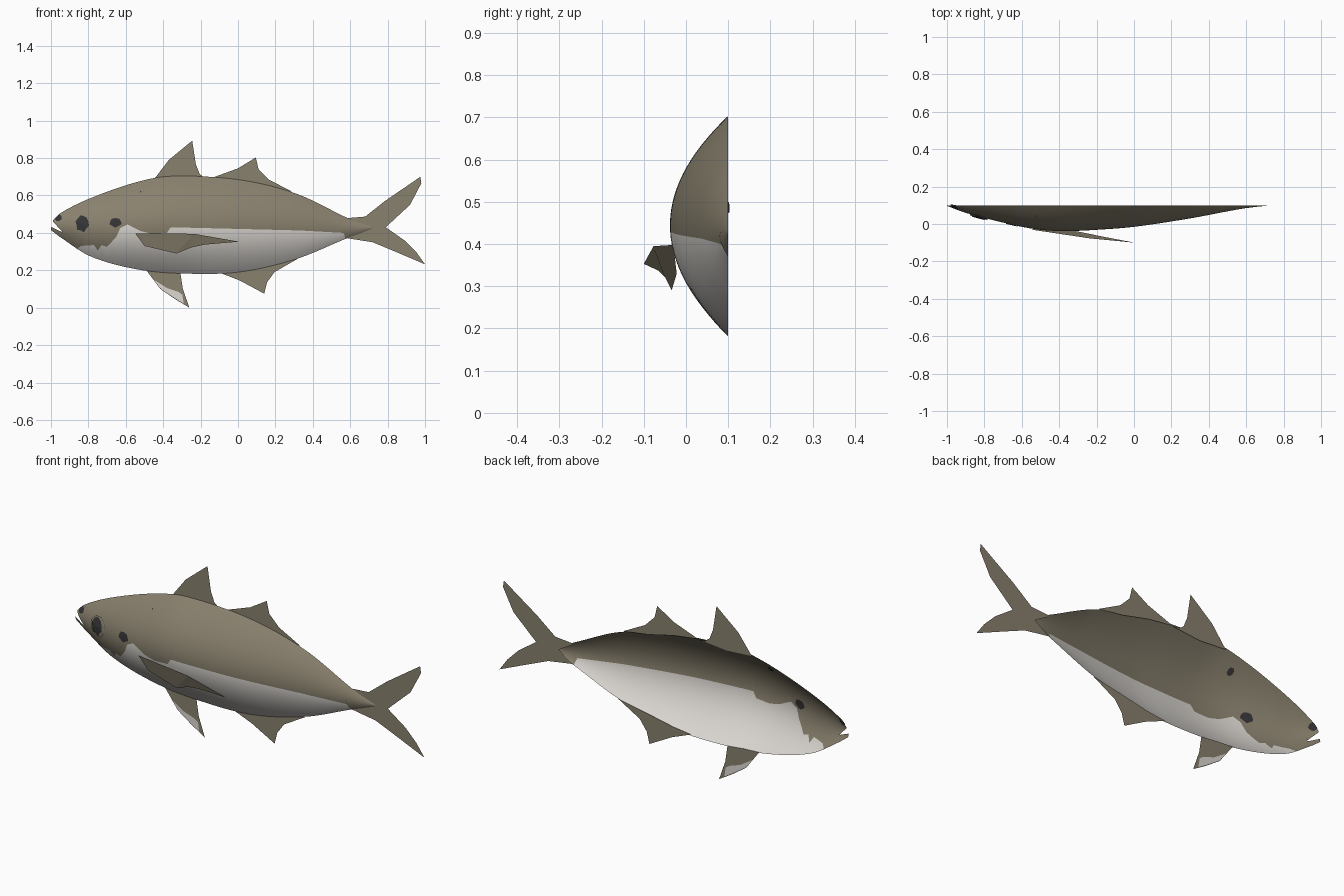
import bpy, bmesh, math

if "Cube" in bpy.data.objects:
    bpy.data.objects.remove(bpy.data.objects["Cube"])

BACK = 0.1  # plane of the open back, where all the flat fins lie


def material(name, rgb):
    m = bpy.data.materials.new(name)
    m.diffuse_color = (*rgb, 1)
    m.use_nodes = True
    m.node_tree.nodes["Principled BSDF"].inputs["Base Color"].default_value = m.diffuse_color
    return m


OLIVE = material("olive grey", (0.25, 0.218, 0.155))
WHITE = material("belly white", (0.72, 0.69, 0.65))
DARK = material("dark spots", (0.035, 0.035, 0.038))


def make(name, verts, faces, mats, ids=None, smooth=False):
    me = bpy.data.meshes.new(name)
    me.from_pydata(verts, [], faces)
    for m in mats:
        me.materials.append(m)
    for i, p in enumerate(me.polygons):
        p.use_smooth = smooth
        p.material_index = ids[i] if ids else 0
    ob = bpy.data.objects.new(name, me)
    bpy.context.collection.objects.link(ob)
    return ob


def linear(pts, x):
    for (a, p), (b, q) in zip(pts, pts[1:]):
        if x <= b:
            return p + (q - p) * max(0, x - a) / (b - a)
    return pts[-1][1]


def curve(pts, x):
    """Smooth interpolation through the points."""
    n = len(pts)

    def slope(i):
        a, b = pts[max(i - 1, 0)], pts[min(i + 1, n - 1)]
        return (b[1] - a[1]) / (b[0] - a[0])
    for i in range(n - 1):
        (a, p), (b, q) = pts[i], pts[i + 1]
        if x <= b or i == n - 2:
            h = b - a
            t = min(1, max(0, (x - a) / h))
            return ((2*t**3 - 3*t*t + 1) * p + (t**3 - 2*t*t + t) * h * slope(i)
                    + (3*t*t - 2*t**3) * q + (t**3 - t*t) * h * slope(i + 1))


# Body outlines: back line, belly line and half thickness along the length
TOP = [(-1, .455), (-.95, .505), (-.79, .585), (-.54, .672), (-.36, .703), (0, .685),
       (.31, .61), (.58, .482), (.64, .457), (.72, .43)]
BOT = [(-1, .415), (-.94, .37), (-.79, .275), (-.55, .207), (-.3, .183), (0, .19),
       (.31, .26), (.58, .37), (.64, .392), (.72, .425)]
DEPTH = [(-1, .004), (-.9, .04), (-.8, .068), (-.6, .115), (-.48, .133), (-.36, .138),
         (-.2, .131), (0, .115), (.3, .07), (.58, .018), (.72, .001)]
# Edge of the white belly
EDGE = [(-.86, .30), (-.84, .33), (-.77, .335), (-.75, .305), (-.73, .335), (-.70, .325),
        (-.65, .38), (-.63, .425), (-.59, .445), (-.52, .41), (-.46, .395), (-.38, .40),
        (-.36, .43), (-.15, .425), (.33, .413), (.565, .40), (.575, .3)]


def top(x): return curve(TOP, x)
def bot(x): return curve(BOT, x)
def edge(x): return min(top(x), max(bot(x), linear(EDGE, x)))
def upper_lip(x): return linear([(-.99, .46), (-.94, .408)], x)
def lower_lip(x): return linear([(-1, .432), (-.94, .404)], x)


def surf(x, z):
    t = (2 * z - top(x) - bot(x)) / max(1e-4, top(x) - bot(x))
    return BACK - curve(DEPTH, x) * max(0, 1 - t * t)


# Body shell: patches between two height lines, open at the back
V, F, IDS = [], [], []


def patch(xs, lo, hi, rows, mat):
    base = len(V)
    for x in xs:
        a, b = lo(x), max(lo(x), hi(x))
        for j in range(rows + 1):
            z = a + (b - a) * j / rows
            V.append((x, surf(x, z), z))
    for i in range(len(xs) - 1):
        for j in range(rows):
            k = base + i * (rows + 1) + j
            F.append((k, k + rows + 1, k + rows + 2, k + 1))
            IDS.append(mat)


xs = sorted([-.94 + .02 * i for i in range(84)] + [x for x, _ in EDGE[:-1]] + [.575])
xs = [x for i, x in enumerate(xs) if i == 0 or x - xs[i - 1] > 1e-4]
patch(xs, edge, top, 16, 0)
patch([x for x in xs if -.87 < x < .58], bot, edge, 14, 1)
patch([-.99 + .01 * i for i in range(6)], upper_lip, top, 8, 0)
patch([-1 + .01 * i for i in range(7)], bot, lower_lip, 4, 0)
body = make("body", V, F, [OLIVE, WHITE], IDS, True)
bm = bmesh.new()
bm.from_mesh(body.data)
bmesh.ops.remove_doubles(bm, verts=bm.verts, dist=1e-5)
bm.to_mesh(body.data)
bm.free()


# Flat fins in the middle plane
def flat(name, pts, mat=OLIVE, y=BACK):
    make(name, [(x, y, z) for x, z in pts], [tuple(range(len(pts)))], [mat])


flat("front_dorsal_fin", [(-.45, .685), (-.37, .79), (-.245, .893), (-.225, .765),
                          (-.205, .715), (-.18, .695), (-.14, .69), (-.3, .675)])
flat("rear_dorsal_fin", [(-.14, .694), (0, .745), (.095, .803), (.11, .74), (.165, .685),
                         (.29, .62), (.15, .64), (0, .675)])
flat("anal_fin", [(-.1, .188), (.01, .145), (.14, .075), (.155, .135), (.195, .19),
                  (.32, .262), (.15, .23), (0, .2)])
flat("pelvic_fin", [(-.49, .2), (-.415, .10), (-.335, .045), (-.26, 0), (-.295, .1),
                    (-.308, .185), (-.4, .195)])
for side in (-1, 1):
    flat("pelvic_fin_patch", [(-.45, .15), (-.415, .103), (-.335, .05), (-.29, .022), (-.298, .07),
                              (-.32, .085), (-.38, .105)], WHITE, BACK + side * .0015 - .001)
flat("tail_fin", [(.57, .478), (.68, .487), (.785, .57), (.975, .70), (.98, .665), (.92, .55),
                  (.79, .43), (.89, .36), (.955, .295), (1, .232), (.84, .30), (.72, .35),
                  (.58, .372), (.66, .425)])

# Pectoral fin, swept out from the side
make("pectoral_fin", [(-.55, -.03, .398), (-.235, -.077, .395), (.005, -.1, .353),
                      (-.18, -.065, .337), (-.25, -.05, .322), (-.33, -.034, .29), (-.5, -.022, .33)],
     [(0, 1, 5, 6), (1, 4, 5), (1, 3, 4), (1, 2, 3)], [OLIVE])


# Discs that follow the body surface: eye, pupil and spots
def disc(name, cx, cz, rx, rz, mat, rim, middle, n=8, rough=0):
    vs = [(cx, surf(cx, cz) + middle, cz)]
    for i in range(n):
        a = math.tau * (i + .5) / n
        r = 1 + rough * math.sin(3 * i)
        x, z = cx + rx * r * math.cos(a), cz + rz * r * math.sin(a)
        z = min(top(x), max(bot(x), z))
        vs.append((x, surf(x, z) + rim, z))
    make(name, vs, [(0, 1 + i, 1 + (i + 1) % n) for i in range(n)], [mat])


disc("eye", -.83, .447, .052, .053, OLIVE, -.006, -.009)
disc("pupil", -.833, .45, .034, .043, DARK, -.0105, -.0115, 12, .12)
for off in (-.003, .003):
    disc("gill_spot", -.655, .455, .031, .025, DARK, off, off, 10, .12)
    disc("nostril", -.962, .482, .02, .02, DARK, off, off, 8, .1)
    disc("back_spot", -.52, .62, .004 if off < 0 else .016, .004 if off < 0 else .016, DARK, off, off)
